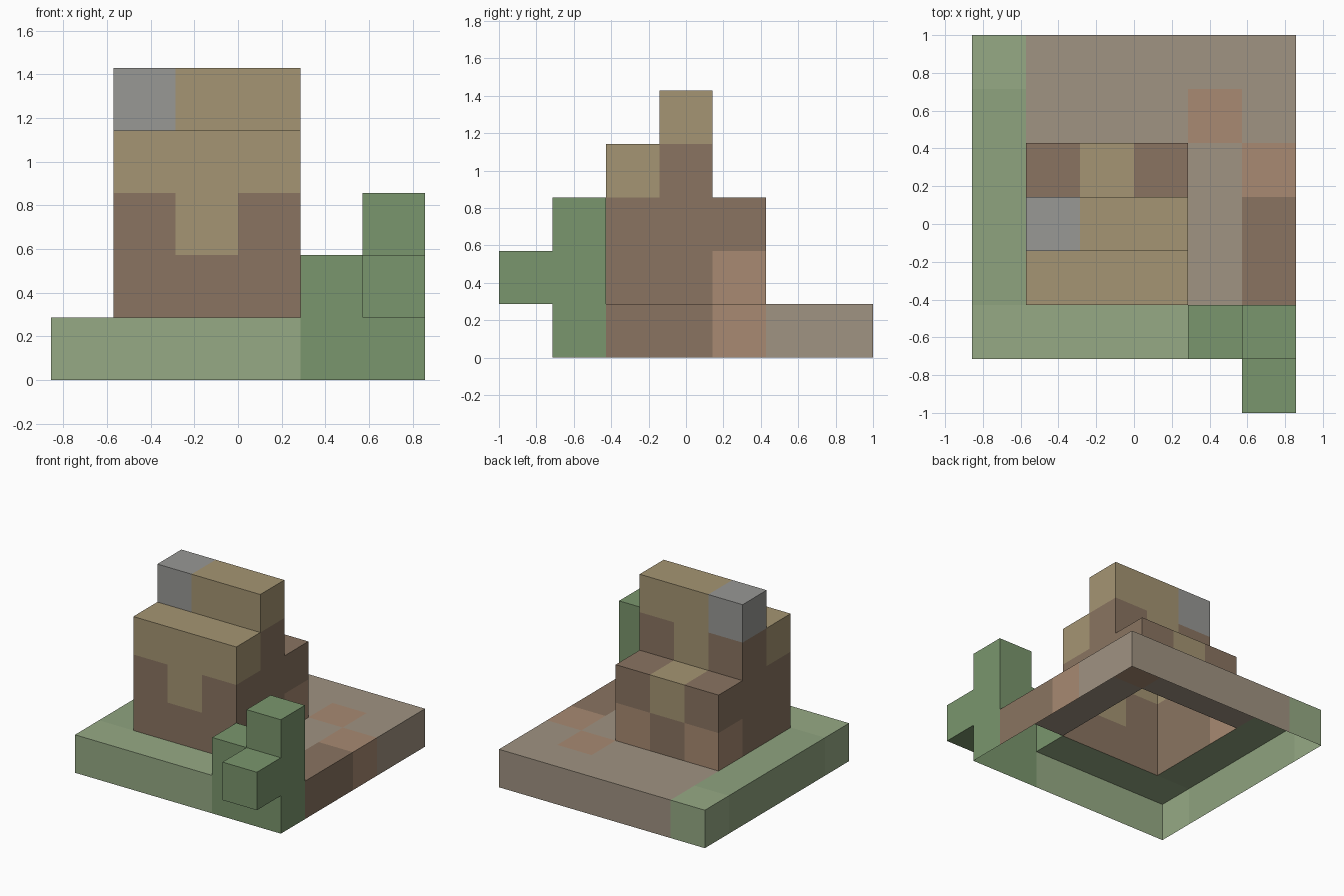
import bpy, bmesh
from mathutils import Vector

if "Cube" in bpy.data.objects:
    bpy.data.objects.remove(bpy.data.objects["Cube"])

U = 2 / 7                                  # edge length of one block
COLOURS = {                                # display colours, 0-255
    'L': (150, 170, 133), 'M': (143, 163, 127), 'P': (122, 150, 109),
    'T': (160, 147, 130), 'C': (168, 138, 114), 'B': (138, 116, 97),
    'Y': (165, 149, 115), 'S': (152, 152, 149),
}
NAMES = {'L': 'pale grass', 'M': 'grass', 'P': 'leaf', 'T': 'path',
         'C': 'clay', 'B': 'brown', 'Y': 'straw', 'S': 'grey'}

# Each layer: (z, first x, back row y, rows from back to front)
PARTS = {
    'ground_slab': [
        (0, 0, 6, ['LTTTTT',
                   'MTTTCT',
                   'MBBBTC',
                   'MBBBTB',
                   'MBBBTB',
                   'LLLL'])],
    'stepped_tower': [
        (1, 1, 4, ['CBC', 'BBB', 'BBB']),
        (2, 1, 4, ['BYB', 'BBB', 'BYB']),
        (3, 1, 3, ['BYB', 'YYY']),
        (4, 1, 3, ['SYY'])],
    'corner_bush': [
        (0, 4, 1, ['PP']),
        (1, 4, 1, ['PP', ' P']),
        (2, 5, 1, ['P'])],
}


def material(key):
    m = bpy.data.materials.new(NAMES[key])
    m.diffuse_color = [((c / 255 + 0.055) / 1.055) ** 2.4 for c in COLOURS[key]] + [1]
    m.use_nodes = True
    m.node_tree.nodes["Principled BSDF"].inputs["Base Color"].default_value = m.diffuse_color
    return m


def cells(layers):
    return {(x0 + i, y0 - j, z): c
            for z, x0, y0, rows in layers
            for j, row in enumerate(rows)
            for i, c in enumerate(row) if c != ' '}


MATS = {k: material(k) for k in COLOURS}
SOLID = set().union(*(cells(layers) for layers in PARTS.values()))


def build(name, layers):
    """Skin of a block part: only outside faces, open at the ground."""
    bm = bmesh.new()
    keys = list(COLOURS)
    for cell, key in cells(layers).items():
        for axis in range(3):
            for side in (0, 1):
                near = list(cell)
                near[axis] += 2 * side - 1
                if tuple(near) in SOLID or near[2] < 0:
                    continue
                corners = [(0, 0), (1, 0), (1, 1), (0, 1)]
                if side == 0:
                    corners.reverse()
                verts = []
                for a, b in corners:
                    p = Vector(cell)
                    p[axis] += side
                    p[(axis + 1) % 3] += a
                    p[(axis + 2) % 3] += b
                    verts.append(bm.verts.new((p - Vector((3, 3.5, 0))) * U))
                bm.faces.new(verts).material_index = keys.index(key)
    bmesh.ops.remove_doubles(bm, verts=bm.verts, dist=1e-4)
    mesh = bpy.data.meshes.new(name)
    for k in keys:
        mesh.materials.append(MATS[k])
    bm.to_mesh(mesh)
    bm.free()
    bpy.context.collection.objects.link(bpy.data.objects.new(name, mesh))


for part, part_layers in PARTS.items():
    build(part, part_layers)
